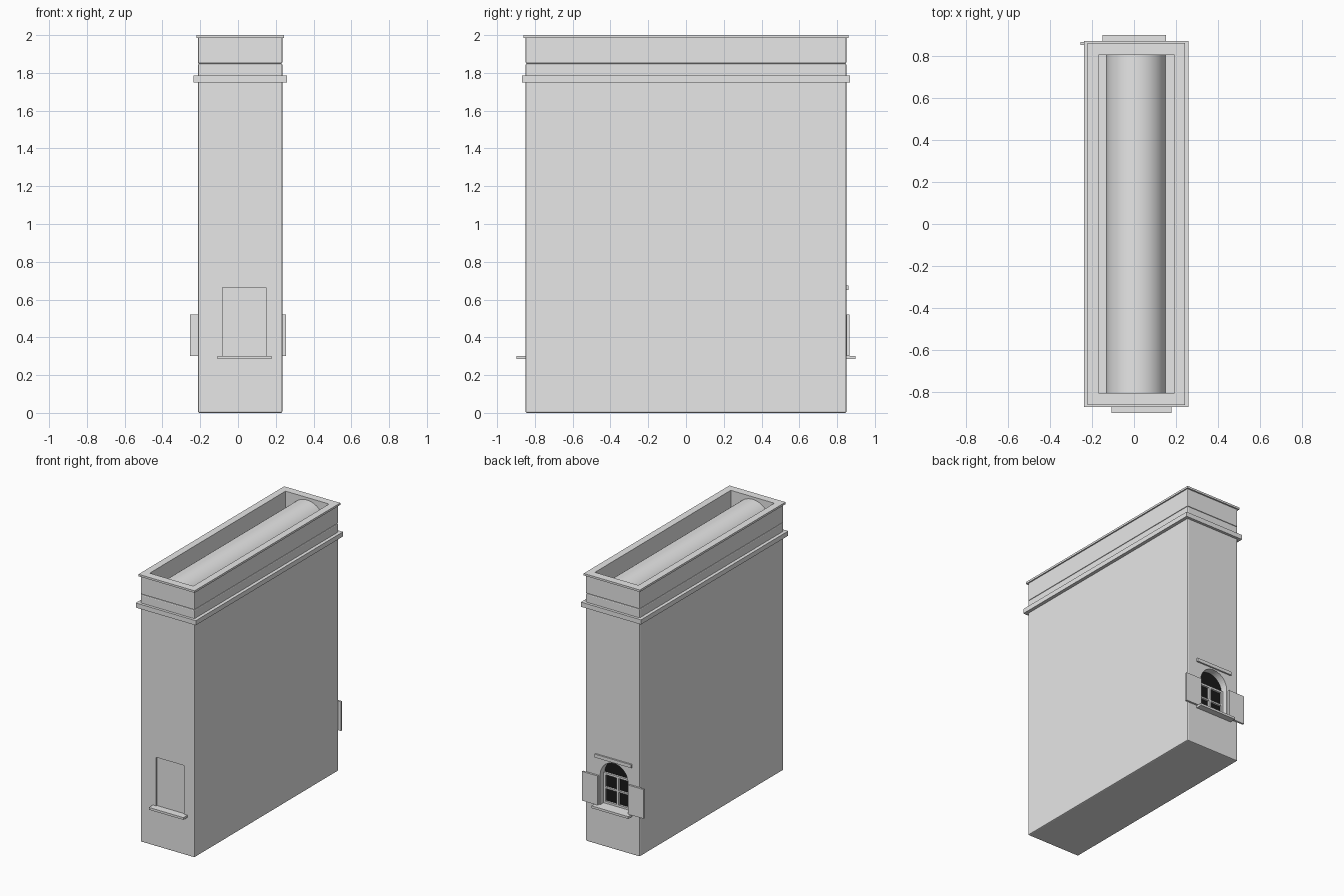
import bpy, bmesh, math

if "Cube" in bpy.data.objects:
    bpy.data.objects.remove(bpy.data.objects["Cube"])

CX = 0.0115          # centre line of the tower in x
HW, HL = 0.223, 0.849  # half width and half length of the tower


def material(name, rgb):
    m = bpy.data.materials.new(name)
    m.diffuse_color = (*rgb, 1)
    m.use_nodes = True
    m.node_tree.nodes["Principled BSDF"].inputs["Base Color"].default_value = m.diffuse_color
    return m


STONE = material("grey stone", (0.8, 0.8, 0.8))
GLASS = material("black glass", (0.01, 0.01, 0.01))


def box(name, x0, x1, y0, y1, z0, z1, mat=STONE, bevel=0.0):
    bm = bmesh.new()
    bmesh.ops.create_cube(bm, size=1)
    for v in bm.verts:
        v.co = ((x0 + x1) / 2 + v.co.x * (x1 - x0),
                (y0 + y1) / 2 + v.co.y * (y1 - y0),
                (z0 + z1) / 2 + v.co.z * (z1 - z0))
    if bevel:
        bmesh.ops.bevel(bm, geom=bm.edges[:], offset=bevel, segments=2,
                        profile=0.5, affect='EDGES')
    return finish(name, bm, mat)


def finish(name, bm, mat):
    bmesh.ops.recalc_face_normals(bm, faces=bm.faces[:])
    me = bpy.data.meshes.new(name)
    bm.to_mesh(me)
    bm.free()
    me.materials.append(mat)
    ob = bpy.data.objects.new(name, me)
    bpy.context.collection.objects.link(ob)
    return ob


def prism(name, profile, y0, y1, mat=STONE):
    """Extrude an (x, z) outline along y."""
    bm = bmesh.new()
    face = bm.faces.new([bm.verts.new((x, y0, z)) for x, z in profile])
    new = bmesh.ops.extrude_face_region(bm, geom=[face])["geom"]
    for v in new:
        if isinstance(v, bmesh.types.BMVert):
            v.co.y = y1
    return finish(name, bm, mat)


def cut(ob, cutter):
    mod = ob.modifiers.new("cut", 'BOOLEAN')
    mod.operation, mod.solver, mod.object = 'DIFFERENCE', 'EXACT', cutter
    cutter.hide_render = True
    cutter.hide_viewport = True


def block(name, hw, hl, z0, z1, bevel=0.0):
    return box(name, CX - hw, CX + hw, -hl, hl, z0, z1, bevel=bevel)


def arch(r, z0, spring, n=24):
    pts = [(-r, z0), (r, z0)]
    return pts + [(r * math.cos(math.pi * i / n), spring + r * math.sin(math.pi * i / n))
                  for i in range(n + 1)]


# Tower walls, parapet and mouldings
body = block("tower_body", HW, HL, 0, 1.85, bevel=0.007)
parapet = block("parapet", HW, HL, 1.85, 1.99, bevel=0.006)
rim = block("parapet_rim", 0.232, 0.86, 1.985, 2.0)
block("cornice_band", 0.248, 0.869, 1.75, 1.785)

# Open roof well with a barrel vault inside
well = block("well_cutter", 0.18, 0.802, 1.8, 2.1)
cut(parapet, well)
cut(rim, well)
R = 0.141
vault = prism("roof_vault", [(0.0095 + R * math.cos(math.pi * i / 32),
                              1.84 + R * math.sin(math.pi * i / 32)) for i in range(33)],
              -0.802, 0.802)
bpy.context.view_layer.objects.active = vault
vault.select_set(True)
bpy.ops.object.shade_smooth_by_angle(angle=math.radians(30))

# Front: shallow blind recess and sill
cut(body, box("recess_cutter", -0.082, 0.148, -0.95, -HL + 0.008, 0.30, 0.665))
box("front_sill", -0.108, 0.177, -0.897, -HL + 0.01, 0.285, 0.302)

# Back: arched window opening
cut(body, prism("window_cutter", arch(0.115, 0.302, 0.525), HL - 0.06, 0.95))
prism("window_glass", arch(0.115, 0.302, 0.525), HL - 0.062, HL - 0.055, GLASS)
yb, yf = HL - 0.058, HL - 0.04
for name, x0, x1, z0, z1 in (
        ("window_transom", -0.115, 0.115, 0.515, 0.53),
        ("window_mid_bar", -0.115, 0.115, 0.412, 0.424),
        ("window_bottom_bar", -0.115, 0.115, 0.302, 0.317),
        ("window_mullion", -0.009, 0.009, 0.302, 0.525),
        ("window_left_stile", -0.115, -0.1, 0.302, 0.525),
        ("window_right_stile", 0.1, 0.115, 0.302, 0.525)):
    box(name, x0, x1, yb, yf, z0, z1)

# Back sill, lintel and pair of open shutters
box("back_sill", -0.15, 0.153, HL - 0.01, 0.897, 0.285, 0.302)
box("back_lintel", -0.15, 0.153, HL - 0.01, 0.861, 0.65, 0.675)
for side, name in ((-1, "left_shutter"), (1, "right_shutter")):
    a, b = sorted((side * 0.125, side * 0.255))
    box(name, a, b, HL + 0.002, HL + 0.016, 0.302, 0.52)
